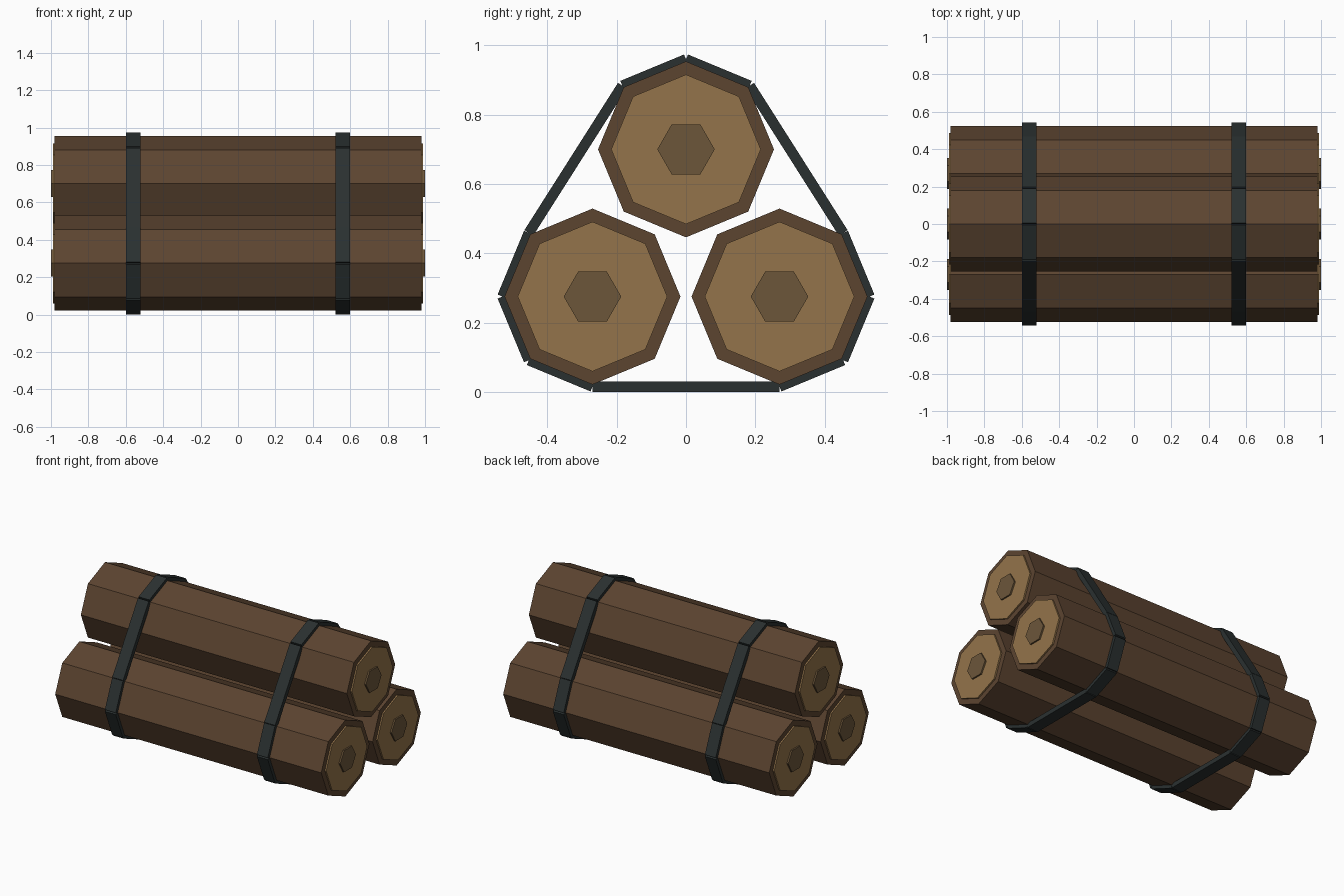
import bpy
from math import pi, atan2, cos, sin, radians
from mathutils import Vector

if "Cube" in bpy.data.objects:
    bpy.data.objects.remove(bpy.data.objects["Cube"])


def material(name, rgb):
    m = bpy.data.materials.new(name)
    m.diffuse_color = (*rgb, 1)
    m.use_nodes = True
    m.node_tree.nodes["Principled BSDF"].inputs["Base Color"].default_value = m.diffuse_color
    return m


bark = material("bark", (0.107, 0.058, 0.030))
cut_wood = material("cut_wood", (0.296, 0.174, 0.069))
heartwood = material("heartwood", (0.150, 0.093, 0.042))
band = material("band", (0.023, 0.030, 0.030))


def prism(name, sides, radius, length, x, y, z, mat):
    """Prism lying along x, with a corner pointing to +y."""
    bpy.ops.mesh.primitive_cylinder_add(
        vertices=sides, radius=radius, depth=length,
        location=(x, y, z), rotation=(0, pi / 2, 0))
    ob = bpy.context.object
    ob.name = name
    ob.data.materials.append(mat)


def strap_segment(name, x, a, b):
    """Flat bar of the strap between two (y, z) points."""
    d = b - a
    mid = (a + b) / 2
    bpy.ops.mesh.primitive_cube_add(
        size=1, location=(x, mid.x, mid.y), rotation=(atan2(d.y, d.x), 0, 0))
    ob = bpy.context.object
    ob.name = name
    ob.scale = (0.08, d.length, 0.03)
    ob.data.materials.append(band)


# Three logs with cut faces and heartwood at both ends
logs = {"left": (-0.27, 0.275), "right": (0.27, 0.275), "top": (0, 0.70)}
for key, (y, z) in logs.items():
    prism(f"{key}_log", 8, 0.254, 1.96, 0, y, z, bark)
    for end, s in (("start", -1), ("end", 1)):
        prism(f"{key}_cut_face_{end}", 8, 0.216, 0.02, s * 0.98, y, z, cut_wood)
        prism(f"{key}_heartwood_{end}", 6, 0.083, 0.02, s * 0.99, y, z, heartwood)

# Strap path wraps the outer corners of the three logs
path = []
for key, angles in (("right", (-90, -45, 0, 45)), ("top", (45, 90, 135)),
                    ("left", (135, 180, 225, 270))):
    for a in angles:
        path.append(Vector(logs[key]) + 0.26 * Vector((cos(radians(a)), sin(radians(a)))))

# Two straps made of straight bars
for side, x in (("start", -0.56), ("end", 0.56)):
    for i, p in enumerate(path):
        strap_segment(f"strap_{side}_{i + 1}", x, p, path[(i + 1) % len(path)])
